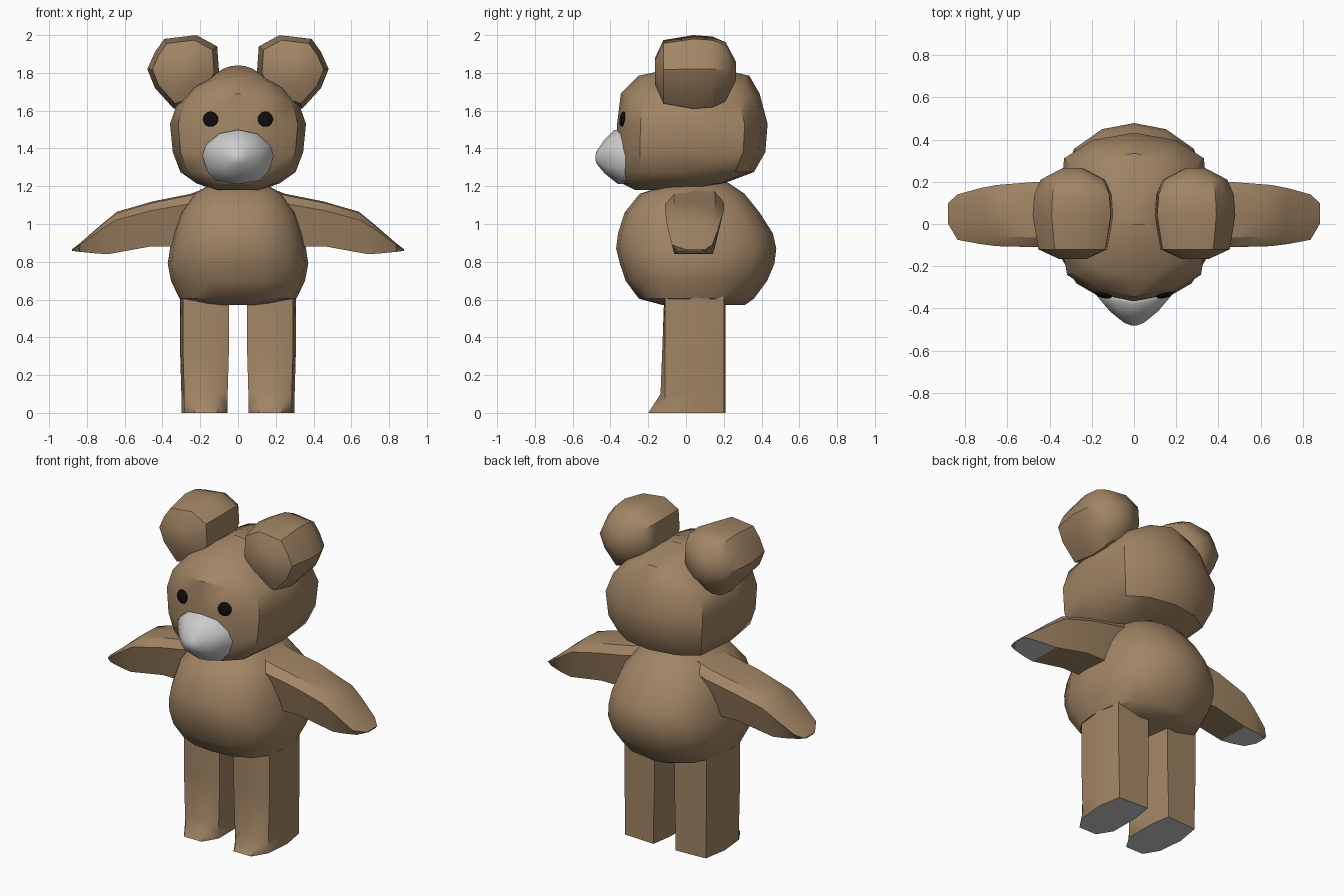
import bpy, bmesh, math
from mathutils import Vector

if "Cube" in bpy.data.objects:
    bpy.data.objects.remove(bpy.data.objects["Cube"])


def material(name, color):
    m = bpy.data.materials.new(name)
    m.diffuse_color = (*color, 1)
    m.use_nodes = True
    m.node_tree.nodes["Principled BSDF"].inputs["Base Color"].default_value = m.diffuse_color
    return m


FUR = material("brown_fur", (0.36, 0.235, 0.13))
PAD = material("grey_pad", (0.8, 0.8, 0.8))
BLACK = material("black", (0.004, 0.004, 0.004))


def loft(name, rings, mats=(FUR,), mirror=False, is_pad=None, angle=30):
    """Skin closed rings of equal length, cap both ends."""
    bm = bmesh.new()
    vs = [[bm.verts.new(p) for p in r] for r in rings]
    n = len(rings[0])
    for a, b in zip(vs, vs[1:]):
        for i in range(n):
            j = (i + 1) % n
            bm.faces.new((a[i], a[j], b[j], b[i]))
    bm.faces.new(vs[0])
    bm.faces.new(vs[-1])
    bmesh.ops.recalc_face_normals(bm, faces=bm.faces)
    if is_pad:
        for f in bm.faces:
            if is_pad(f.calc_center_median(), f.normal):
                f.material_index = 1
    add_object(name, bm, mats, mirror, angle)


def add_object(name, bm, mats, mirror, angle=30):
    me = bpy.data.meshes.new(name)
    bm.to_mesh(me)
    bm.free()
    for m in mats:
        me.materials.append(m)
    ob = bpy.data.objects.new(name, me)
    bpy.context.collection.objects.link(ob)
    bpy.ops.object.select_all(action='DESELECT')
    ob.select_set(True)
    bpy.context.view_layer.objects.active = ob
    bpy.ops.object.shade_smooth_by_angle(angle=math.radians(angle))
    if mirror:
        ob.modifiers.new("mirror", 'MIRROR').use_axis[0] = True


def section(half, z, w, front, back, sag=0):
    """Symmetric horizontal ring from a half outline; sides sag downward."""
    full = half + [(-x, y) for x, y in half[-2:0:-1]]
    return [Vector((x * w, y * (front if y < 0 else back), z - sag * x * x))
            for x, y in full]


# torso, slightly squared cross-section
round_half = [(0, -1), (0.42, -0.95), (0.76, -0.76), (0.95, -0.42), (1, 0),
              (0.95, 0.42), (0.76, 0.76), (0.42, 0.94), (0, 1)]
loft("torso", [section(round_half, *r) for r in (
    (0.57, 0.17, 0.12, 0.31), (0.605, 0.31, 0.25, 0.36),
    (0.70, 0.355, 0.32, 0.43), (0.79, 0.372, 0.35, 0.468),
    (0.87, 0.36, 0.37, 0.478), (0.95, 0.345, 0.36, 0.46),
    (1.06, 0.31, 0.325, 0.39), (1.16, 0.235, 0.245, 0.31),
    (1.22, 0.13, 0.06, 0.22))], angle=40)

# head
head_half = [(0, -1), (0.5, -0.90), (0.88, -0.66), (1, 0),
             (0.92, 0.72), (0.55, 0.92), (0, 1)]
loft("head", [section(head_half, *r) for r in (
    (1.18, 0.12, 0.27, 0.02), (1.215, 0.22, 0.34, 0.20),
    (1.275, 0.305, 0.365, 0.36), (1.38, 0.345, 0.37, 0.42),
    (1.53, 0.36, 0.365, 0.432), (1.69, 0.325, 0.345, 0.39, 0.06),
    (1.785, 0.26, 0.25, 0.335, 0.08), (1.84, 0.08, 0.0, 0.10, 0.02))],
    angle=35)

# snout
lip = [(0, 1.50, -0.365), (0.10, 1.48, -0.345), (0.17, 1.42, -0.315),
       (0.19, 1.36, -0.305), (0.165, 1.28, -0.31), (0.12, 1.23, -0.32),
       (0, 1.21, -0.345)]
lip += [(-x, z, y) for x, z, y in lip[-2:0:-1]]


def snout_ring(s, depth):
    c = 1.35
    return [Vector((x * s, y * (1 - depth) - 0.48 * depth, c + (z - c) * s))
            for x, z, y in lip]


loft("snout", [snout_ring(0.9, -0.3), snout_ring(0.99, 0),
               snout_ring(0.99, 0.12), snout_ring(0.6, 0.62),
               snout_ring(0.25, 0.93), snout_ring(0.08, 1)],
     mats=(PAD,), angle=45)

# ears
ear_outline = [(0.22, 2.0), (0.39, 1.98), (0.44, 1.91), (0.48, 1.82),
               (0.44, 1.72), (0.34, 1.61), (0.16, 1.67), (0.10, 1.80),
               (0.11, 1.94)]


def ear_ring(y, s):
    return [Vector((0.29 + (x - 0.29) * s, y, 1.81 + (z - 1.81) * s))
            for x, z in ear_outline]


loft("ear", [ear_ring(*r) for r in (
    (-0.165, 0.35), (-0.12, 0.86), (0.04, 1.0), (0.14, 0.96),
    (0.21, 0.80), (0.265, 0.25))], mirror=True, angle=42)

# arms with grey paw pads
arm_shape = [(0, 0), (0.03, 0.7), (0.2, 1), (1, 0.7),
             (1, -0.7), (0.2, -1), (0.03, -0.7)]


def arm_ring(xt, zt, xb, zb, y0, y1):
    c, h = (y0 + y1) / 2, (y1 - y0) / 2
    return [Vector((xt + (xb - xt) * u, c + h * v, zt + (zb - zt) * u))
            for u, v in arm_shape]


loft("arm", [arm_ring(*r) for r in (
    (0.13, 1.205, 0.20, 0.89, -0.09, 0.19), (0.25, 1.16, 0.36, 0.88, -0.11, 0.20),
    (0.45, 1.12, 0.47, 0.88, -0.11, 0.20), (0.64, 1.065, 0.69, 0.84, -0.105, 0.185),
    (0.72, 1.00, 0.76, 0.845, -0.095, 0.17), (0.835, 0.90, 0.84, 0.853, -0.075, 0.14),
    (0.88, 0.865, 0.88, 0.858, 0.0, 0.10))], mats=(FUR, PAD), mirror=True,
    is_pad=lambda c, n: c.x > 0.69 and n.z < -0.8)

# legs with grey soles
sole = [(0.055, -0.11), (0.11, -0.20), (0.23, -0.20), (0.285, -0.11),
        (0.30, 0.05), (0.275, 0.20), (0.075, 0.21), (0.055, 0.08)]


def leg_ring(z, toe, spread):
    return [Vector((0.178 + (x - 0.178) * spread, max(y, toe), z))
            for x, y in sole]


loft("leg", [leg_ring(0, -0.20, 1), leg_ring(0.03, -0.18, 1),
             leg_ring(0.10, -0.135, 1), leg_ring(0.35, -0.125, 1.06),
             leg_ring(0.64, -0.115, 1.06)],
     mats=(FUR, PAD), mirror=True, angle=42,
     is_pad=lambda c, n: c.z < 0.005 and n.z < -0.9)

# eyes
bm = bmesh.new()
bmesh.ops.create_uvsphere(bm, u_segments=20, v_segments=10, radius=0.04)
bmesh.ops.scale(bm, vec=(1, 0.35, 1), verts=bm.verts)
for v in bm.verts:
    v.co += Vector((0.145, -0.336 + v.co.x * 0.2 + v.co.z * 0.12, 1.555))
add_object("eye", bm, (BLACK,), True)
